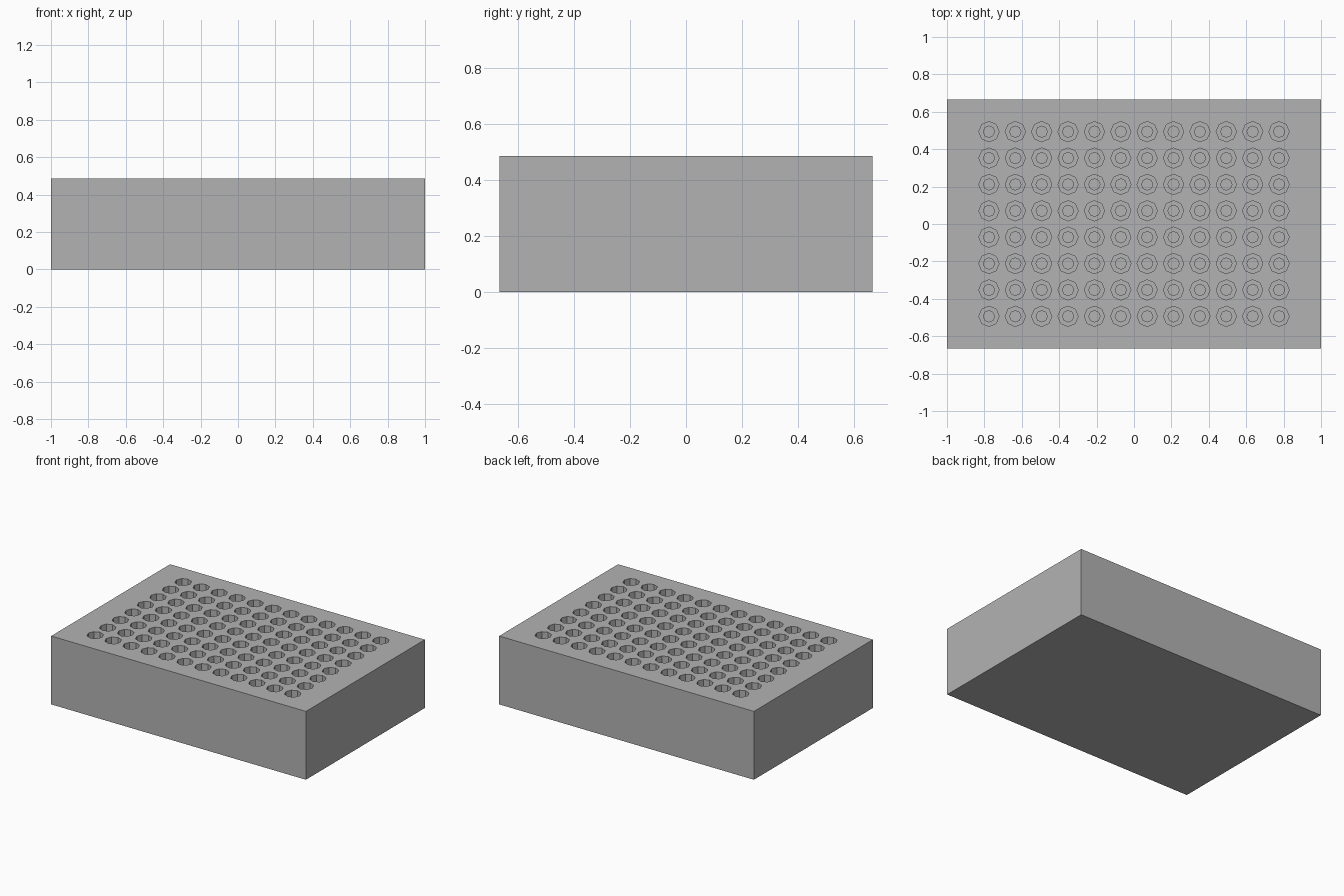
import bpy, bmesh, math
from mathutils import Matrix

cube = bpy.data.objects.get("Cube")
if cube:
    bpy.data.objects.remove(cube, do_unlink=True)

LENGTH, WIDTH, HEIGHT = 2.0, 1.333, 0.485
COLUMNS, ROWS, PITCH = 12, 8, 0.141
SIDES = 8

grey = bpy.data.materials.new("block grey")
grey.use_nodes = True
colour = (0.45, 0.45, 0.45, 1)
grey.diffuse_color = colour
grey.node_tree.nodes["Principled BSDF"].inputs["Base Color"].default_value = colour


def make_object(name, bm):
    mesh = bpy.data.meshes.new(name)
    bmesh.ops.recalc_face_normals(bm, faces=bm.faces)
    bm.to_mesh(mesh)
    bm.free()
    mesh.materials.append(grey)
    obj = bpy.data.objects.new(name, mesh)
    bpy.context.collection.objects.link(obj)
    return obj


def add_well(bm, x, y, profile):
    """Stack polygon rings (radius, z) into one closed stepped plug."""
    rings = []
    for radius, z in profile:
        rings.append([bm.verts.new((x + radius * math.cos(a), y + radius * math.sin(a), z))
                      for a in (2 * math.pi * i / SIDES for i in range(SIDES))])
    for upper, lower in zip(rings, rings[1:]):
        for i in range(SIDES):
            j = (i + 1) % SIDES
            bm.faces.new((upper[i], lower[i], lower[j], upper[j]))
    bm.faces.new(rings[0])
    bm.faces.new(rings[-1][::-1])


# Solid rectangular block
bm = bmesh.new()
bmesh.ops.create_cube(bm, size=1, matrix=Matrix.Translation((0, 0, HEIGHT / 2))
                      @ Matrix.Diagonal((LENGTH, WIDTH, HEIGHT, 1)))
block = make_object("well_block", bm)

# Grid of stepped wells, wide at the mouth and narrow at the bottom
bm = bmesh.new()
profile = [(0.054, HEIGHT + 0.05), (0.054, 0.2), (0.03, 0.2), (0.03, 0.06)]
for column in range(COLUMNS):
    for row in range(ROWS):
        add_well(bm, (column - (COLUMNS - 1) / 2) * PITCH,
                 (row - (ROWS - 1) / 2) * PITCH, profile)
cutter = make_object("well_cutter", bm)
cutter.hide_render = True
cutter.hide_set(True)

# Cut the wells
cut = block.modifiers.new("wells", "BOOLEAN")
cut.operation = "DIFFERENCE"
cut.solver = "EXACT"
cut.object = cutter
bpy.context.view_layer.objects.active = block
block.select_set(True)
bpy.ops.object.modifier_apply(modifier=cut.name)
bpy.data.objects.remove(cutter, do_unlink=True)
